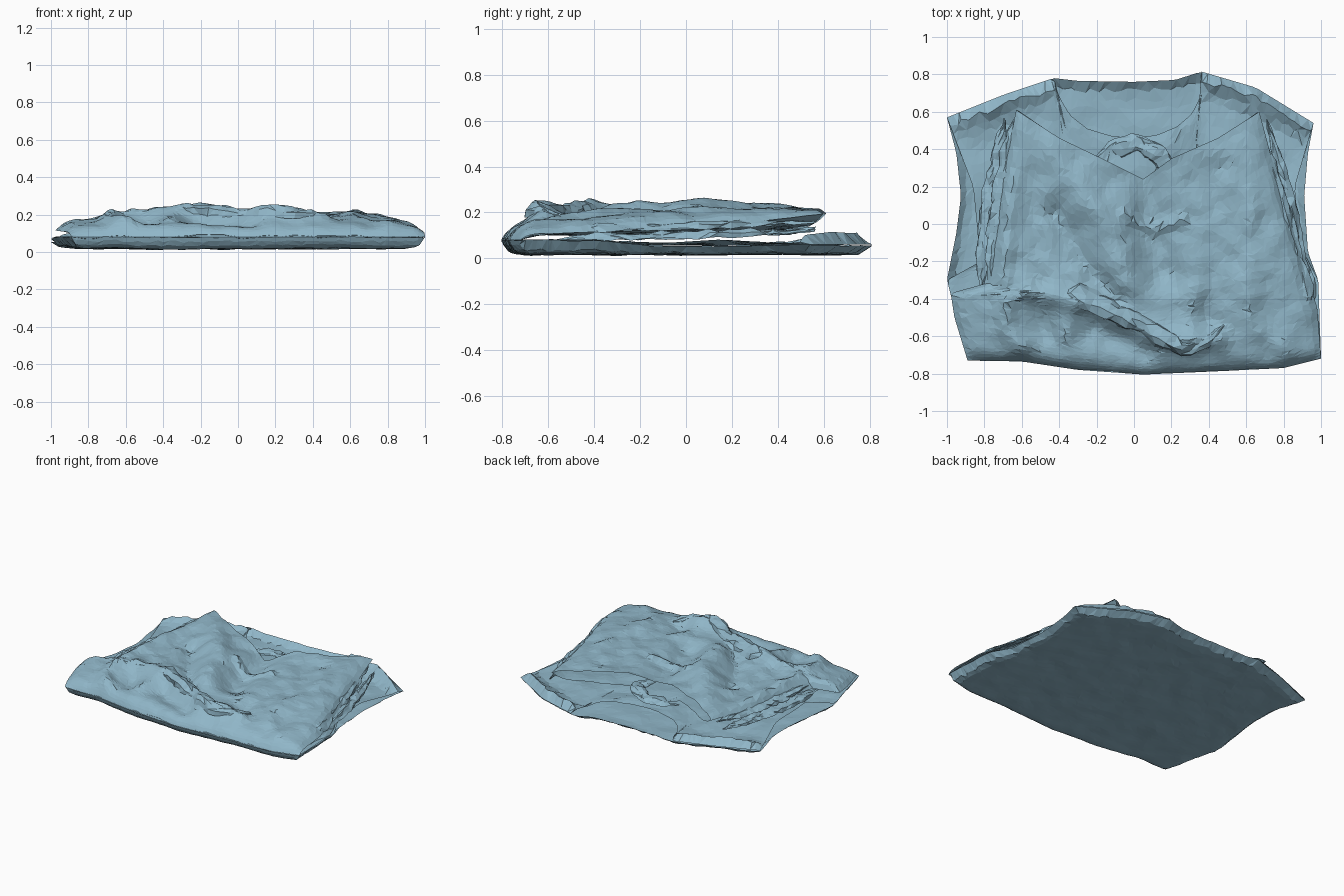
import bpy, bmesh, math, random
from mathutils import Vector, noise

if "Cube" in bpy.data.objects:
    bpy.data.objects.remove(bpy.data.objects["Cube"])

random.seed(4)
cloth = bpy.data.materials.new("blue_cloth")
cloth.diffuse_color = (0.28, 0.47, 0.58, 1)
cloth.use_nodes = True
cloth.node_tree.nodes["Principled BSDF"].inputs["Base Color"].default_value = cloth.diffuse_color


def along(path, t):
    """Point at fraction t of a polyline, by arc length."""
    pts = [Vector(p) for p in path]
    lens = [(b - a).length for a, b in zip(pts, pts[1:])]
    d = t * sum(lens)
    for a, b, l in zip(pts, pts[1:], lens):
        if d <= l:
            return a.lerp(b, d / l)
        d -= l
    return pts[-1]


def crumple(x, y, size, amp, seed=0):
    p = Vector((x / size, y / size, seed))
    return amp * (noise.noise(p) + 0.5 * noise.noise(p * 2.1))


def grid_object(name, nu, nv, point):
    """Triangulated flat-shaded grid from point(u, v)."""
    bm = bmesh.new()
    rows = [[bm.verts.new(point(i / nu, j / nv)) for i in range(nu + 1)]
            for j in range(nv + 1)]
    for j in range(nv):
        for i in range(nu):
            a, b = rows[j][i], rows[j][i + 1]
            c, d = rows[j + 1][i + 1], rows[j + 1][i]
            tris = ((a, b, c), (a, c, d)) if random.random() < .5 else ((a, b, d), (b, c, d))
            for t in tris:
                bm.faces.new(t)
    me = bpy.data.meshes.new(name)
    bm.to_mesh(me)
    bm.free()
    me.materials.append(cloth)
    ob = bpy.data.objects.new(name, me)
    bpy.context.collection.objects.link(ob)
    return ob


def sheet(name, bottom, right, top, left, height, nu=46, nv=38):
    """Cloth panel filled between four outline curves, denser at the front."""
    c00, c10 = Vector(bottom[0]), Vector(bottom[-1])
    c01, c11 = Vector(top[0]), Vector(top[-1])

    def point(u, v):
        if 0 < u < 1 and 0 < v < 1:
            u += random.uniform(-.3, .3) / nu
            v += random.uniform(-.3, .3) / nv
        v = max(0, v) ** 1.35
        p = (along(bottom, u) * (1 - v) + along(top, u) * v
             + along(left, v) * (1 - u) + along(right, v) * u
             - c00 * (1 - u) * (1 - v) - c10 * u * (1 - v)
             - c01 * (1 - u) * v - c11 * u * v)
        return p.x, p.y, max(0, height(p.x, p.y, u, v))
    return grid_object(name, nu, nv, point)


def fold(name, path, width, rise, rough=.012, n=26):
    """Raised crumpled pleat: an uneven arch swept along a 3D path."""
    def point(u, v):
        p = along(path, u)
        t = along(path, min(1, u + .05)) - along(path, max(0, u - .05))
        side = Vector((-t.y, t.x, 0)).normalized()
        a = math.pi * v
        taper = min(1, .1 + 4 * min(u, 1 - u))
        wob = 1 + crumple(u * 3, v, .5, .6, len(name))
        q = p + side * (-math.cos(a) * width * taper * wob)
        q.z += (math.sin(a) * rise * wob - .01) * taper
        q += Vector([random.uniform(-rough, rough) * .5 for _ in range(3)])
        return q
    return grid_object(name, n, 5, point)


def ridge(x, y, path, h, w):
    p, best = Vector((x, y)), 9
    for a, b in zip(path, path[1:]):
        a, b = Vector(a), Vector(b)
        t = max(0, min(1, (p - a).dot(b - a) / (b - a).length_squared))
        best = min(best, (p - a.lerp(b, t)).length)
    return h * math.exp(-(best / w) ** 2)


def edge_z(y):
    """Height of the closed outer edge, thickest at the front."""
    return .055 + .025 * max(0, min(1, (-y - .1) / .3))


# outlines shared by the panels
hem = [(-.89, -.73), (-.6, -.735), (-.3, -.78), (.05, -.805), (.5, -.785), (.8, -.77), (1, -.72)]
shoulders = [(-1, .57), (-.7, .69), (-.43, .78), (-.3, .765), (0, .76),
             (.22, .77), (.36, .815), (.65, .73), (.96, .54)]
neckline = [(-1, .57), (-.7, .69), (-.43, .78), (-.4, .68), (-.34, .58), (-.25, .51), (-.12, .47), (0, .46),
            (.12, .475), (.23, .52), (.31, .59), (.35, .67), (.36, .815), (.65, .73), (.96, .54)]


# back panel lying on the ground, its edges curling up
def back_z(x, y, u, v):
    e = min(u, 1 - u, v, 1 - v)
    return .018 + (edge_z(y) - .018) * math.exp(-e / .014) + crumple(x, y, .2, .009)


sheet("back_panel", hem,
      [(1, -.72), (.985, -.3), (.93, -.15), (.91, .15), (.93, .38), (.96, .54)], shoulders,
      [(-.89, -.73), (-1, -.3), (-.95, -.05), (-.925, .15), (-.95, .38), (-1, .57)], back_z, 54, 42)


# front panel with the scooped neck and deeper armholes
def front_z(x, y, u, v):
    s = 1 - math.exp(-min(u, 1 - u) / .03)
    z = .062 + s * crumple(x, y, .18, .016, 3)
    z += (edge_z(y) - .06) * math.exp(-min(u, 1 - u, v) / .03)
    z += .025 * max(0, 1 - abs(y - .15) / .4) * math.exp(-min(u, 1 - u) / .05)
    z += ridge(x, y, [(-.92, .55), (-.68, .66), (-.47, .73)], .045, .05)
    z += ridge(x, y, [(.9, .54), (.65, .68), (.42, .76)], .05, .05)
    if x < -.42 or x > .36:
        z += (.06 - z) * math.exp(-(1 - v) / .008)
    return z


sheet("front_panel", hem,
      [(1, -.72), (.985, -.3), (.88, -.1), (.86, .2), (.96, .54)], neckline,
      [(-.89, -.73), (-1, -.3), (-.82, -.2), (-.86, .2), (-1, .57)], front_z, 70, 40)

# folded flap: creases as (path, height, width)
creases = [
    ([(-.62, .58), (-.38, .28), (-.15, 0), (-.05, -.3)], .05, .09),
    ([(-.64, .5), (-.68, .1), (-.7, -.3)], .03, .05),
    ([(.66, .56), (.45, .1), (.32, -.6)], .025, .07),
    ([(.62, .3), (.62, -.5)], .02, .06),
    ([(.06, .26), (.1, .02), (.14, -.25)], -.06, .11),
    ([(.46, .3), (.42, -.1), (.38, -.5)], -.035, .06),
    ([(-.42, .05), (-.3, -.15), (-.1, -.4)], -.04, .06),
    ([(-.5, .4), (-.55, .1), (-.5, -.3)], -.02, .05),
    ([(-.05, .05), (.1, -.03), (.25, .02)], .03, .03),
    ([(-.55, -.37), (-.2, -.43), (.15, -.63), (.45, -.62)], .045, .06),
    ([(.17, -.61), (.25, -.64)], .025, .06),
    ([(-.3, -.42), (-.38, -.6)], .03, .05),
    ([(-.68, -.42), (-.69, -.55), (-.6, -.65)], .05, .06),
    ([(.68, -.58), (.82, -.7)], .02, .05),
    ([(-.5, -.5), (-.45, -.6)], -.03, .06),
    ([(-.2, -.57), (.05, -.7)], -.035, .07)]


def flap_z(x, y, u, v):
    s = 1 - math.exp(-min(u, 1 - u) / .025)
    f = 1 - math.exp(-v / .025)
    fade = max(.15, min(1, (.68 - y) / .6))
    z = .08 + f * (.03 + .085 * v * v + s * (.035 + .05 * min(1, v * 2.5) - .07 * v * v))
    return z + f * (.2 + .8 * s) * (crumple(x, y, .16, .018, 7)
                                    + fade * sum(ridge(x, y, *c) for c in creases))


def flap_under_z(x, y, u, v):
    s = 1 - math.exp(-min(u, 1 - u) / .06)
    f = 1 - math.exp(-v / .05)
    return .08 + f * (.03 + .085 * v * v - s * (.005 + .065 * v * v)) + crumple(x, y, .18, .012, 9) * s


flap_left = [(-.89, -.73), (-.96, -.5), (-.98, -.37), (-.8, -.32), (-.76, -.1), (-.7, .25), (-.63, .61)]
flap_right = [(1, -.72), (.98, -.45), (.92, -.25), (.84, 0), (.75, .3), (.67, .6)]
sheet("top_flap", hem, flap_right,
      [(-.63, .61), (-.4, .46), (-.15, .34), (.05, .24), (.2, .35), (.45, .46), (.67, .6)],
      flap_left, flap_z, 56, 46)
sheet("under_flap", [(x * .99, y + .005) for x, y in hem],
      [(x * .99, y) for x, y in flap_right],
      [(-.63, .605), (-.4, .45), (-.2, .35), (-.12, .43), (.02, .465), (.15, .42), (.2, .34), (.45, .45), (.665, .6)],
      [(x * .99, y) for x, y in flap_left], flap_under_z)

# cowl loop showing inside the V opening
fold("cowl_loop", [(-.2, .36, .1), (-.12, .41, .11), (0, .43, .12), (.12, .39, .13), (.17, .3, .13), (.1, .18, .13)],
     .05, .03, .004)
# pinched pleat along the front
fold("front_pleat", [(-.56, -.36, .19), (-.45, -.4, .19), (-.3, -.38, .2), (-.12, -.45, .19), (.05, -.55, .19),
                     (.17, -.62, .21), (.28, -.67, .19), (.4, -.62, .19), (.48, -.54, .18)], .055, .06)
# long side pleats between the flap and the panel, stacked in two layers
for layer, (out, dz) in enumerate(((0, .0), (.05, -.04))):
    fold("left_side_pleat_%d" % layer,
         [(-.64 - out, .56, .17 + dz), (-.69 - out, .25, .155 + dz), (-.73 - out, 0, .15 + dz),
          (-.75 - out, -.2, .15 + dz), (-.76 - out, -.38, .14 + dz)], .05, .03)
    fold("right_side_pleat_%d" % layer,
         [(.66 + out, .56, .16 + dz), (.74 + out, .25, .145 + dz), (.82 + out * .6, 0, .135 + dz),
          (.9 + out * .3, -.3, .13 + dz), (.94, -.68, .11 + dz)], .04, .03)
